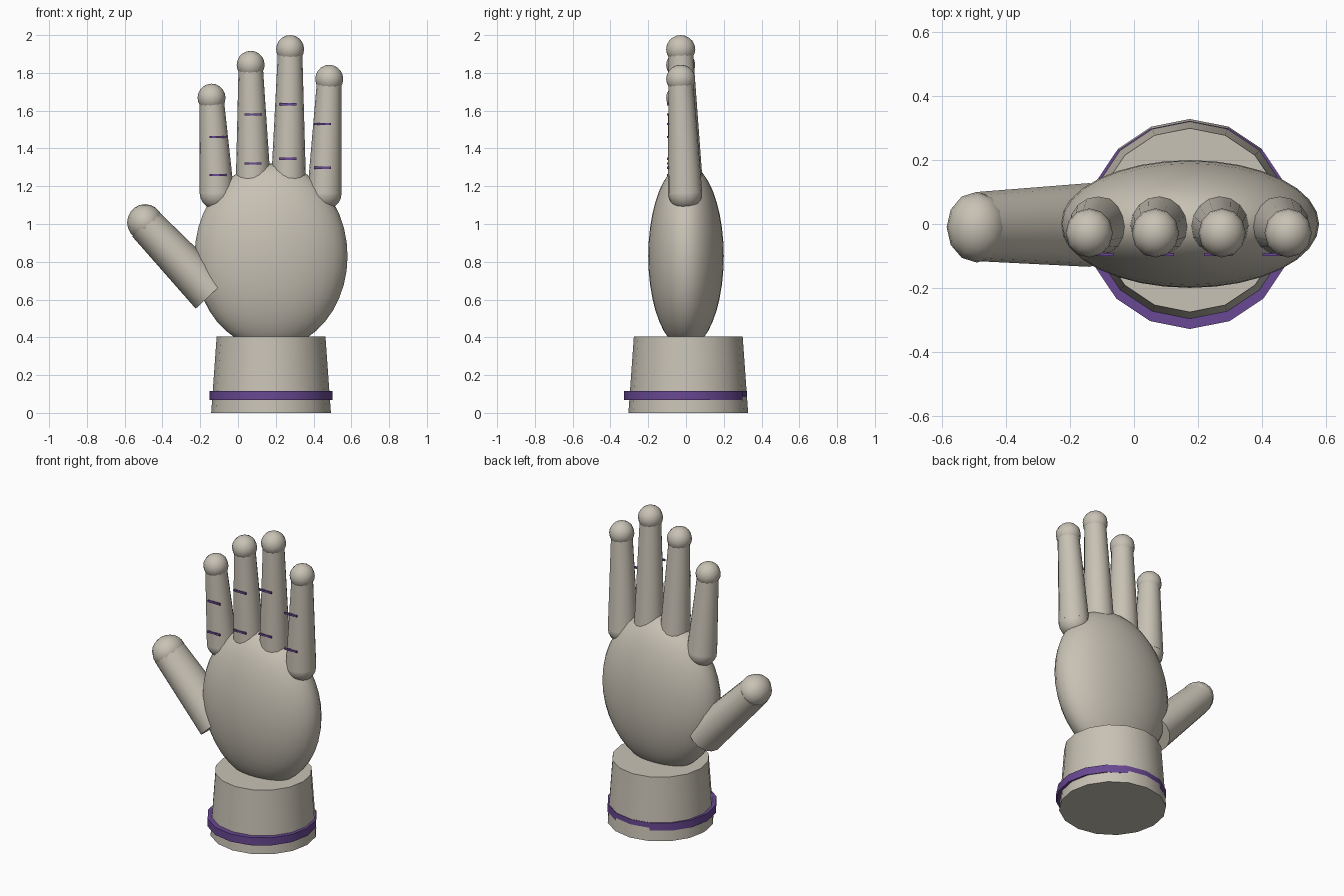
import bpy, math
from mathutils import Vector

if "Cube" in bpy.data.objects:
    bpy.data.objects.remove(bpy.data.objects["Cube"])


def material(name, rgb):
    m = bpy.data.materials.new(name)
    m.diffuse_color = (*rgb, 1)
    m.use_nodes = True
    m.node_tree.nodes["Principled BSDF"].inputs["Base Color"].default_value = m.diffuse_color
    return m


BEIGE = material("warm beige", (0.58, 0.54, 0.46))
PURPLE = material("purple", (0.14, 0.065, 0.29))


def finish(name, mat, smooth=True):
    ob = bpy.context.object
    ob.name = name
    ob.data.materials.append(mat)
    bpy.ops.object.transform_apply(location=False, rotation=True, scale=True)
    if smooth:
        bpy.ops.object.shade_smooth_by_angle(angle=math.radians(40))
    return ob


def ball(name, loc, scale, segs=16, rings=10):
    bpy.ops.mesh.primitive_uv_sphere_add(segments=segs, ring_count=rings, radius=1, location=loc)
    bpy.context.object.scale = scale
    return finish(name, BEIGE)


def taper(name, a, b, r1, r2, mat=BEIGE, sides=16, flat=1.0):
    """Tapered round rod from a to b, widened along y by flat."""
    a, b = Vector(a), Vector(b)
    bpy.ops.mesh.primitive_cone_add(vertices=sides, radius1=r1, radius2=r2,
                                    depth=(b - a).length, location=(a + b) / 2)
    ob = bpy.context.object
    ob.scale = (1, flat, 1)
    bpy.ops.object.transform_apply(location=False, rotation=False, scale=True)
    ob.rotation_euler = Vector((0, 0, 1)).rotation_difference(b - a).to_euler()
    return finish(name, mat)


# Palm
ball("palm", (0.175, 0, 0.83), (0.405, 0.2, 0.49), 32, 20)

# Wrist cuff and its trim band
taper("cuff", (0.175, 0.012, 0), (0.175, 0.012, 0.405), 0.317, 0.288)
taper("cuff_band", (0.175, -0.003, 0.067), (0.175, -0.003, 0.117), 0.326, 0.326, PURPLE)

# Fingers: base x, base z, tip x, tip z, crease heights, crease x
fingers = [
    ("little", -0.112, 1.165, -0.14, 1.668, (1.26, 1.46), -0.107),
    ("ring", 0.08, 1.25, 0.067, 1.842, (1.32, 1.58), 0.08),
    ("middle", 0.268, 1.25, 0.276, 1.925, (1.345, 1.634), 0.264),
    ("index", 0.458, 1.165, 0.483, 1.768, (1.298, 1.53), 0.447),
]
for name, bx, bz, tx, tz, creases, cx in fingers:
    base, tip = (bx, -0.005, bz), (tx, -0.028, tz)
    ball(name + "_finger_base", base, (0.091,) * 3)
    taper(name + "_finger", base, tip, 0.091, 0.064)
    ball(name + "_fingertip", tip, (0.074, 0.077, 0.075), 12, 10)
    # Crease plates across the front of the finger
    for i, z in enumerate(creases):
        bpy.ops.mesh.primitive_cube_add(size=1, location=(cx, -0.095, z))
        bpy.context.object.scale = (0.09, 0.009, 0.012)
        finish(f"{name}_crease_{i + 1}", PURPLE, smooth=False)

# Thumb
taper("thumb", (-0.14, -0.003, 0.632), (-0.49, -0.008, 1.0), 0.116, 0.096, flat=1.13)
ball("thumb_tip", (-0.492, -0.01, 1.008), (0.095, 0.111, 0.097), 12, 10)
